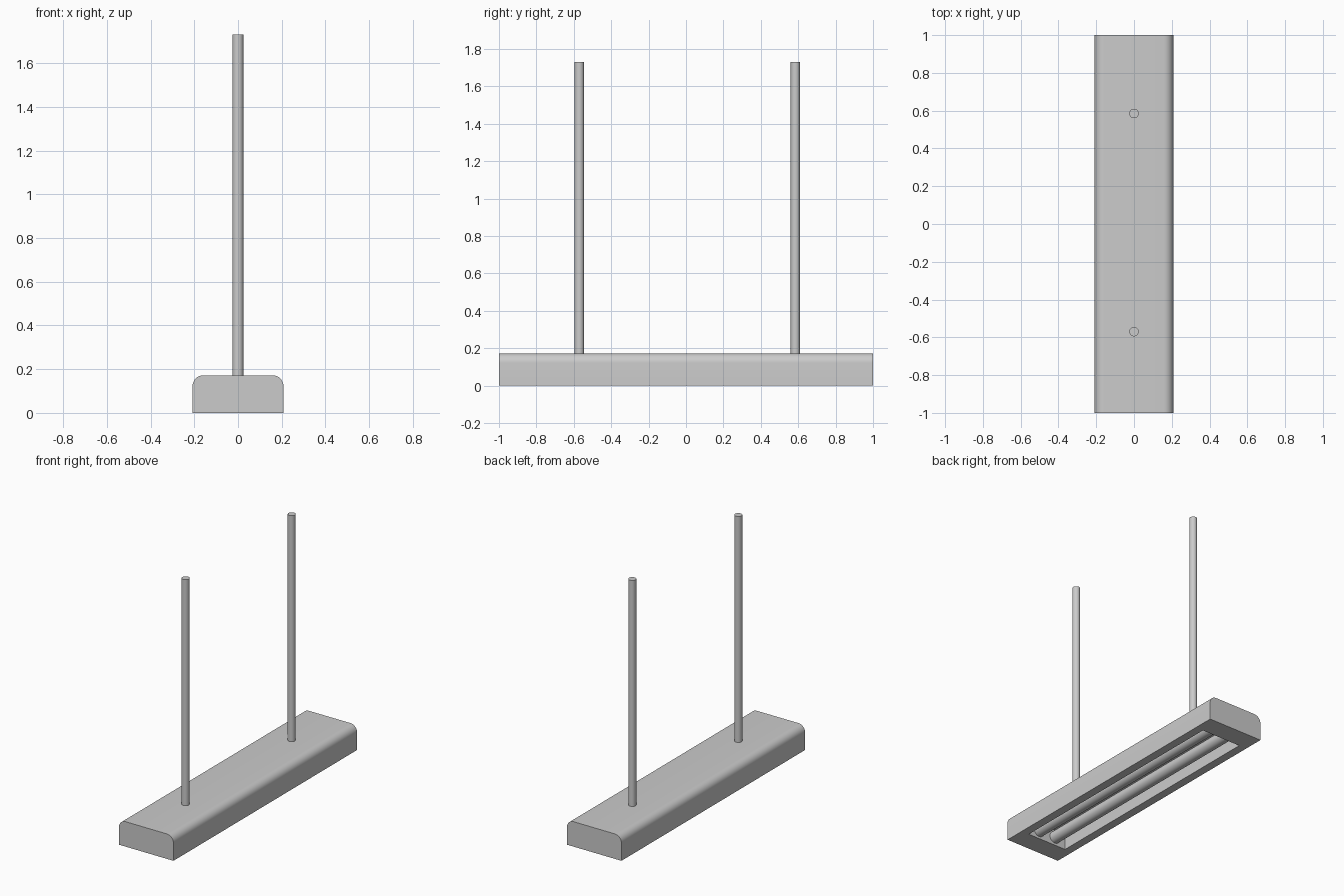
import bpy, bmesh, math

if "Cube" in bpy.data.objects:
    bpy.data.objects.remove(bpy.data.objects["Cube"])

W, H, R = 0.208, 0.172, 0.05      # half width, height, top corner radius
OX, OY, DEPTH = 0.15, 0.86, 0.11  # lamp recess half sizes and depth


def finish(name, bm, angle=35):
    bmesh.ops.recalc_face_normals(bm, faces=bm.faces)
    me = bpy.data.meshes.new(name)
    bm.to_mesh(me)
    bm.free()
    ob = bpy.data.objects.new(name, me)
    bpy.context.collection.objects.link(ob)
    bpy.context.view_layer.objects.active = ob
    ob.select_set(True)
    bpy.ops.object.shade_smooth_by_angle(angle=math.radians(angle))
    ob.select_set(False)
    return ob


def cylinder(name, radius, length, loc, rot=(0, 0, 0), sides=24):
    bm = bmesh.new()
    bmesh.ops.create_cone(bm, cap_ends=True, segments=sides, radius1=radius,
                          radius2=radius, depth=length)
    ob = finish(name, bm)
    ob.location, ob.rotation_euler = loc, rot
    return ob


# Housing: round-shouldered profile extruded along y
arc = [(W - R + R * math.cos(a), H - R + R * math.sin(a))
       for a in (math.radians(i * 11.25) for i in range(9))]
profile = [(W, 0)] + arc + [(-x, z) for x, z in reversed(arc)] + [(-W, 0)]
bm = bmesh.new()
end = bm.faces.new([bm.verts.new((x, -1, z)) for x, z in profile])
ext = bmesh.ops.extrude_face_region(bm, geom=[end], use_keep_orig=True)
bmesh.ops.translate(bm, vec=(0, 2, 0),
                    verts=[v for v in ext["geom"] if isinstance(v, bmesh.types.BMVert)])

# Lamp recess: frame the underside, then push the panel up
bm.normal_update()
base = [f for f in bm.faces if all(abs(v.co.z) < 1e-5 for v in f.verts)][0]
bmesh.ops.inset_individual(bm, faces=[base], thickness=0.03)
for v in base.verts:
    v.co = (math.copysign(OX, v.co.x), math.copysign(OY, v.co.y), 0)
up = bmesh.ops.extrude_discrete_faces(bm, faces=[base])["faces"][0]
bmesh.ops.translate(bm, vec=(0, 0, DEPTH), verts=up.verts)
finish("housing", bm)

# Fluorescent tubes inside the recess
for side, x in (("left", -0.065), ("right", 0.065)):
    cylinder(side + "_lamp_tube", 0.04, 2 * OY, (x, 0, 0.055), (math.pi / 2, 0, 0))

# Hanging rods
TOP, FOOT = 1.73, H - 0.01
for end_name, y in (("front", -0.57), ("back", 0.585)):
    cylinder(end_name + "_hanging_rod", 0.025, TOP - FOOT, (0, y, (TOP + FOOT) / 2))
